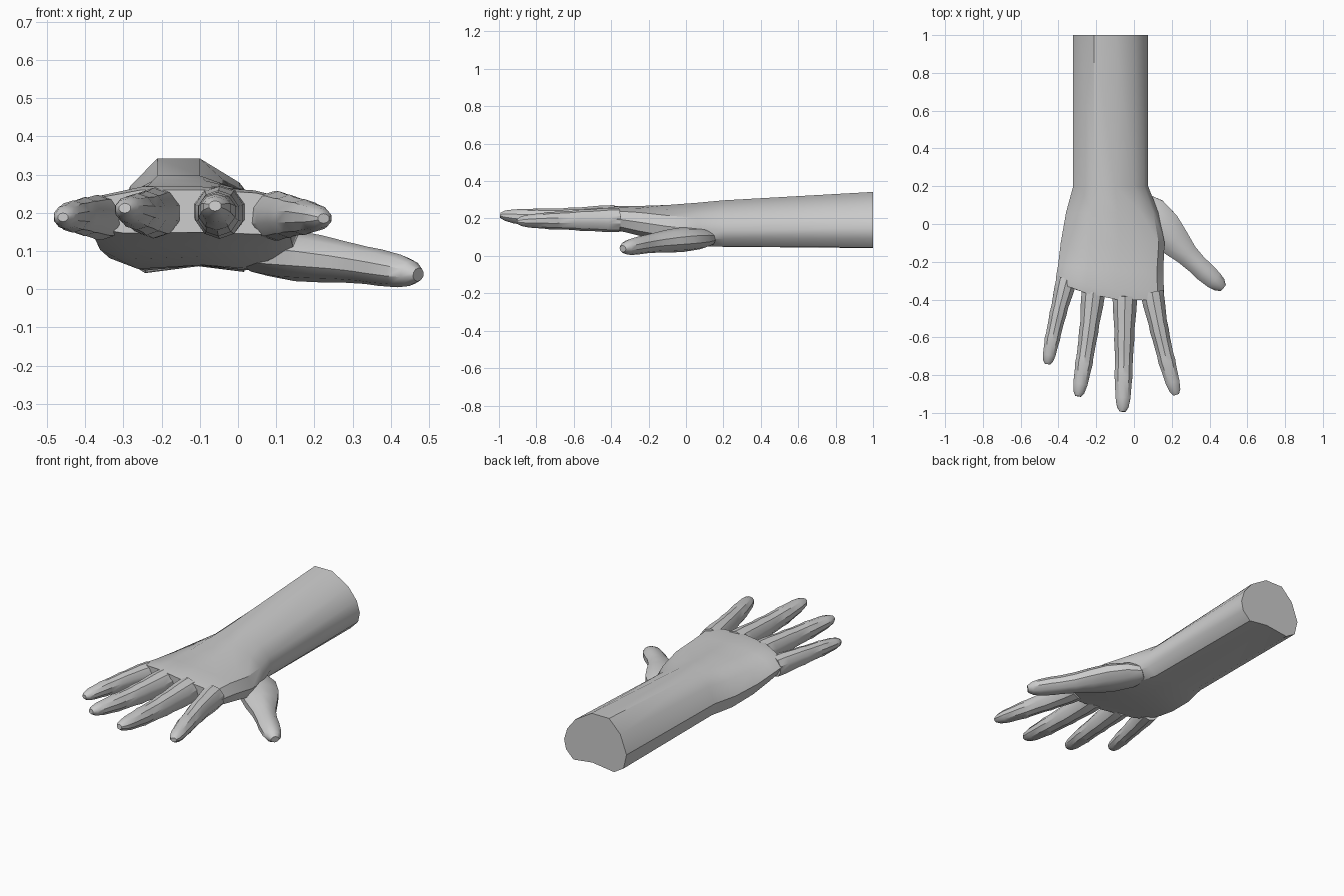
import bpy, bmesh, math
from mathutils import Vector

if "Cube" in bpy.data.objects:
    bpy.data.objects.remove(bpy.data.objects["Cube"])


def loft(name, rings):
    bm = bmesh.new()
    loops = [[bm.verts.new(p) for p in ring] for ring in rings]
    n = len(loops[0])
    for a, b in zip(loops, loops[1:]):
        for i in range(n):
            j = (i + 1) % n
            bm.faces.new((a[i], a[j], b[j], b[i]))
    bm.faces.new(loops[0])
    bm.faces.new(loops[-1])
    bmesh.ops.recalc_face_normals(bm, faces=bm.faces)
    me = bpy.data.meshes.new(name)
    bm.to_mesh(me)
    bm.free()
    ob = bpy.data.objects.new(name, me)
    bpy.context.collection.objects.link(ob)
    bpy.ops.object.select_all(action='DESELECT')
    ob.select_set(True)
    bpy.context.view_layer.objects.active = ob
    bpy.ops.object.shade_smooth_by_angle(angle=math.radians(35))
    return ob


# Forearm and palm: two unit cross-sections blended along the length
ARM = [(.28, 1), (.56, 1), (.82, .79), (.95, .57), (1, .35), (.97, .17),
       (.85, .01), (.55, .06), (.2, 0), (.05, .12), (0, .4), (.1, .76)]
PALM = [(.28, 1), (.56, 1), (.8, .93), (.94, .78), (1, .45), (.97, .15),
        (.85, 0), (.55, .05), (.2, .03), (.05, .15), (0, .5), (.08, .82)]
# y, x min, x max, z min, z max, blend to palm, knuckle arc
STATIONS = [(1.0, -.322, .075, .042, .342, 0, 0),
            (.2, -.322, .075, .048, .297, .1, 0),
            (.06, -.36, .13, .05, .284, .4, 0),
            (-.1, -.388, .162, .075, .272, .7, 0),
            (-.25, -.402, .155, .108, .267, 1, .2),
            (-.35, -.412, .158, .132, .268, 1, .45),
            (-.405, -.412, .16, .143, .26, 1, .6)]
rings = []
for y, x0, x1, z0, z1, k, arc in STATIONS:
    ring = []
    for (ua, va), (up, vp) in zip(ARM, PALM):
        x = x0 + (x1 - x0) * (ua + (up - ua) * k)
        z = z0 + (z1 - z0) * (va + (vp - va) * k)
        ring.append((x, y + arc * x * x, z))
    rings.append(ring)
loft("forearm_and_palm", rings)


def digit(name, base, mid, tip, profile, sides=10):
    base, mid, tip = Vector(base), Vector(mid), Vector(tip)

    def at(t):
        return (base * (1 - t) * (1 - 2 * t) + mid * 4 * t * (1 - t)
                + tip * t * (2 * t - 1))
    rings = []
    for t, w, h in profile:
        c = at(t)
        d = (at(t + .01) - at(t - .01)).normalized()
        side = d.cross(Vector((0, 0, 1))).normalized()
        up = side.cross(d)
        rings.append([c + side * w * math.cos(a) + up * h * math.sin(a)
                      for a in (2 * math.pi * (i + .5) / sides for i in range(sides))])
    return loft(name, rings)


# Fingers with slight ridges at the joints
FINGER = [(0, .066, .066), (.12, .063, .066), (.3, .053, .058), (.38, .054, .058),
          (.46, .050, .052), (.62, .047, .048), (.68, .049, .048), (.74, .045, .043),
          (.88, .040, .036), (.96, .031, .026), (1, .016, .013)]
FINGERS = {
    "little_finger": ((-.355, -.29, .187), (-.415, -.53, .19), (-.458, -.742, .188), .88),
    "ring_finger": ((-.215, -.36, .2), (-.25, -.64, .2), (-.296, -.912, .212), 1.0),
    "middle_finger": ((-.048, -.38, .203), (-.053, -.69, .2), (-.06, -.993, .218), 1.04),
    "index_finger": ((.095, -.36, .192), (.15, -.63, .19), (.224, -.904, .185), .98),
}
for name, (b, m, t, s) in FINGERS.items():
    digit(name, b, m, t, [(p, w * s, h * s) for p, w, h in FINGER])

# Thumb, broad where it joins the heel of the palm
THUMB = [(0, .05, .04), (.12, .095, .058), (.3, .105, .066), (.45, .088, .062),
         (.6, .064, .054), (.72, .056, .049), (.8, .057, .048), (.9, .051, .043),
         (.96, .041, .034), (1, .022, .018)]
digit("thumb", (.035, .13, .095), (.235, -.115, .077), (.472, -.338, .038), THUMB)
